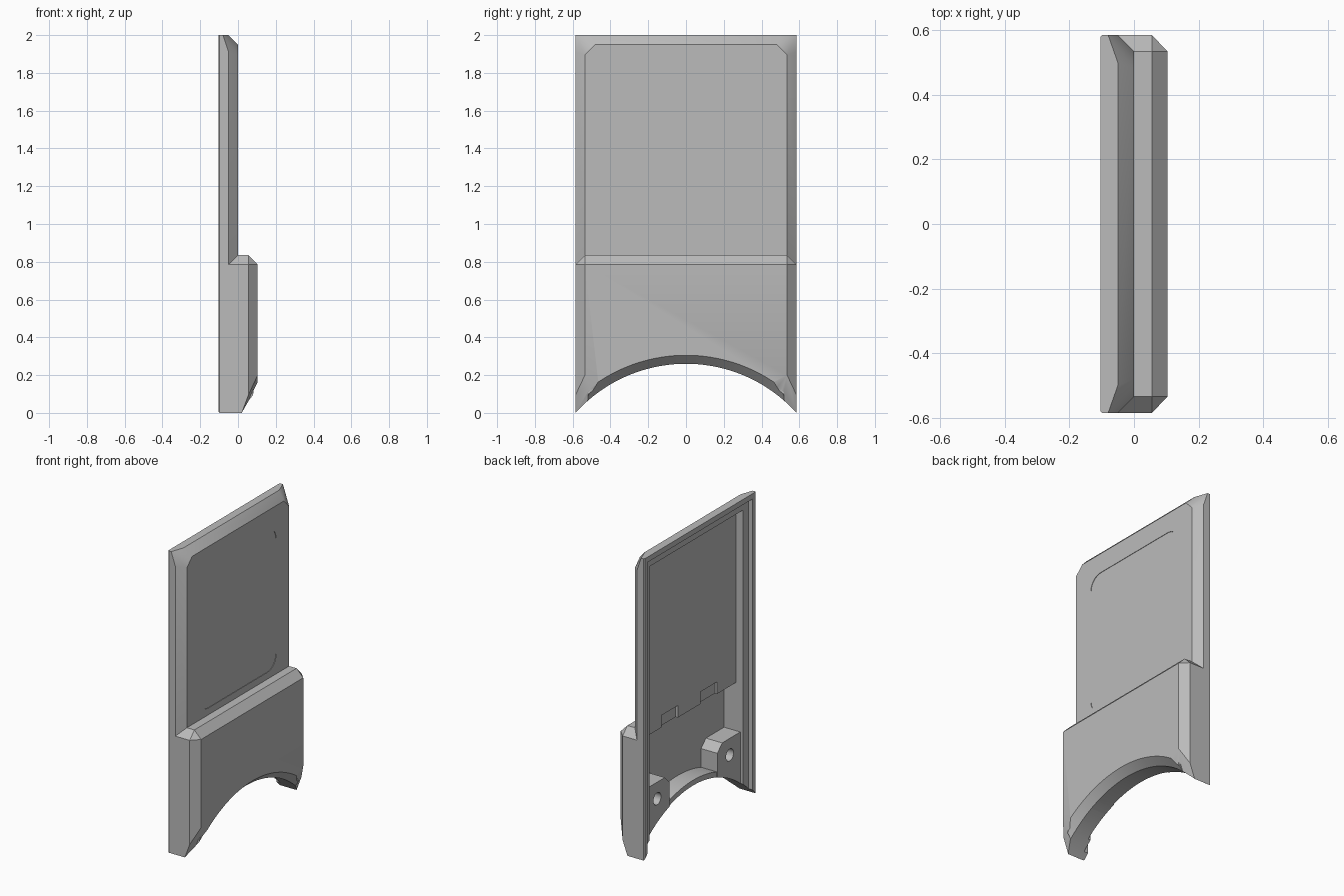
import bpy, bmesh, math
from mathutils import Vector, Matrix

cube = bpy.data.objects.get("Cube")
if cube:
    bpy.data.objects.remove(cube, do_unlink=True)

grey = bpy.data.materials.new("plain_grey")
grey.use_nodes = True
COLOUR = (0.5, 0.5, 0.5, 1)
grey.diffuse_color = COLOUR
grey.node_tree.nodes["Principled BSDF"].inputs["Base Color"].default_value = COLOUR

HALF, BACK = 0.585, -0.104
ARC_R, ARC_Z = 0.788, -0.528


def make(name, bm):
    bmesh.ops.recalc_face_normals(bm, faces=bm.faces)
    mesh = bpy.data.meshes.new(name)
    bm.to_mesh(mesh)
    bm.free()
    mesh.materials.append(grey)
    ob = bpy.data.objects.new(name, mesh)
    bpy.context.collection.objects.link(ob)
    return ob


def hull(points, planes=()):
    """Convex solid, mirrored in y, optionally trimmed by planes."""
    bm = bmesh.new()
    for x, y, z in points:
        for s in (-1, 1):
            bm.verts.new((x, s * y, z))
    res = bmesh.ops.convex_hull(bm, input=bm.verts)
    loose = [v for v in bm.verts if not v.link_faces]
    bmesh.ops.delete(bm, geom=loose, context='VERTS')
    bmesh.ops.dissolve_limit(bm, angle_limit=0.01, verts=bm.verts, edges=bm.edges)
    for co, no in planes:
        bmesh.ops.bisect_plane(bm, geom=bm.verts[:] + bm.edges[:] + bm.faces[:],
                               plane_co=co, plane_no=no, clear_outer=True)
        bmesh.ops.holes_fill(bm, edges=[e for e in bm.edges if e.is_boundary])
    return bm


def prism(profile, x0, x1):
    """Extrude a (y, z) outline along x."""
    bm = bmesh.new()
    face = bm.faces.new([bm.verts.new((x0, y, z)) for y, z in profile])
    out = bmesh.ops.extrude_face_region(bm, geom=[face])
    moved = [g for g in out["geom"] if isinstance(g, bmesh.types.BMVert)]
    bmesh.ops.translate(bm, verts=moved, vec=(x1 - x0, 0, 0))
    return bm


def box(half_y, z0, z1, x0, x1, y=0):
    return prism([(y - half_y, z0), (y + half_y, z0), (y + half_y, z1), (y - half_y, z1)], x0, x1)


def cone(r0, r1, x0, x1, y, z, segments):
    bm = bmesh.new()
    bmesh.ops.create_cone(bm, cap_ends=True, segments=segments, radius1=r0, radius2=r1,
                          depth=x1 - x0,
                          matrix=Matrix.Translation(((x0 + x1) / 2, y, z))
                          @ Matrix.Rotation(math.pi / 2, 4, 'Y'))
    return bm


def combine(body, bm, operation):
    other = make("helper", bm)
    other.hide_render = True
    mod = body.modifiers.new("combine", 'BOOLEAN')
    mod.operation, mod.solver, mod.object = operation, 'EXACT', other
    bpy.context.view_layer.objects.active = body
    bpy.ops.object.modifier_apply(modifier=mod.name)
    bpy.data.objects.remove(other, do_unlink=True)


# Thin upper panel with chamfered edges and clipped corners
upper = [(BACK, HALF - 0.006, z) for z in (0.4, 2)]
upper += [(BACK + 0.006, HALF, z) for z in (0.4, 2)]
upper += [(-0.05, HALF, 0.4), (0, 0.535, 0.4), (-0.08, HALF, 2), (-0.05, HALF, 1.91),
          (0, 0.535, 1.895), (0, 0.48, 1.95), (-0.05, 0.5, 2)]
body = make("cover_shell", hull(upper))

# Thicker lower block, clipped at both feet
lower = [(BACK, HALF - 0.006, z) for z in (0, 0.785)]
lower += [(BACK + 0.006, HALF, z) for z in (0, 0.785)]
lower += [(0.055, HALF, 0), (0.104, 0.535, 0), (0.055, HALF, 0.785),
          (0.104, 0.535, 0.785), (0.055, 0.535, 0.835), (-0.06, 0.535, 0.835)]
feet = []
for s in (-1, 1):
    a = Vector((0.02, s * HALF, 0))
    b, c = Vector((0.104, s * 0.535, 0.2)), Vector((0.104, s * 0.47, 0.165))
    n = (b - a).cross(c - a)
    feet.append((a, n if n.x > 0 else -n))
combine(body, hull(lower, feet), 'UNION')

# Hollow back: stepped rim, panel floor, deep lower pocket
combine(body, box(0.55, -0.5, 1.965, -0.5, -0.074), 'DIFFERENCE')
combine(body, box(0.49, -0.5, 1.905, -0.5, -0.024), 'DIFFERENCE')
combine(body, box(0.49, -0.5, 0.75, -0.4, 0.064), 'DIFFERENCE')

# Latch notches in the pocket's upper edge
for s in (-1, 1):
    combine(body, box(0.085, 0.7, 0.83, -0.3, -0.008, s * 0.205), 'DIFFERENCE')

# Curved lip along the bottom opening
lip = []
for i in range(49):
    y = -0.52 + 1.04 * i / 48
    lip.append((y, ARC_Z + math.sqrt((ARC_R + 0.035) ** 2 - y * y)))
combine(body, prism(lip + [(0.52, 0), (-0.52, 0)], -0.05, 0.08), 'UNION')

# Screw bosses
for s in (-1, 1):
    outline = [(0.25, 0.02), (0.25, 0.38), (0.3, 0.43), (0.51, 0.43), (0.51, 0.02)]
    combine(body, prism([(s * y, z) for y, z in outline], -0.055, 0.082), 'UNION')
    combine(body, cone(0.04, 0.04, -0.3, 0.03, s * 0.38, 0.32, 24), 'DIFFERENCE')

# Bottom arch and its chamfered outer rim
combine(body, cone(ARC_R, ARC_R, -0.5, 0.5, 0, ARC_Z, 160), 'DIFFERENCE')
combine(body, cone(ARC_R - 0.023, ARC_R + 0.092, 0.03, 0.155, 0, ARC_Z, 160), 'DIFFERENCE')

# Shallow rounded recess on the outer panel
recess = []
for cy, cz, start in ((0.31, 1.73, 0), (-0.31, 1.73, 90), (-0.31, 0.97, 180), (0.31, 0.97, 270)):
    for k in range(9):
        t = math.radians(start + k * 11.25)
        recess.append((cy + 0.09 * math.cos(t), cz + 0.09 * math.sin(t)))
combine(body, prism(recess, -0.003, 0.03), 'DIFFERENCE')

bpy.ops.object.select_all(action='DESELECT')
body.select_set(True)
bpy.context.view_layer.objects.active = body
bpy.ops.object.shade_smooth_by_angle(angle=math.radians(25))
